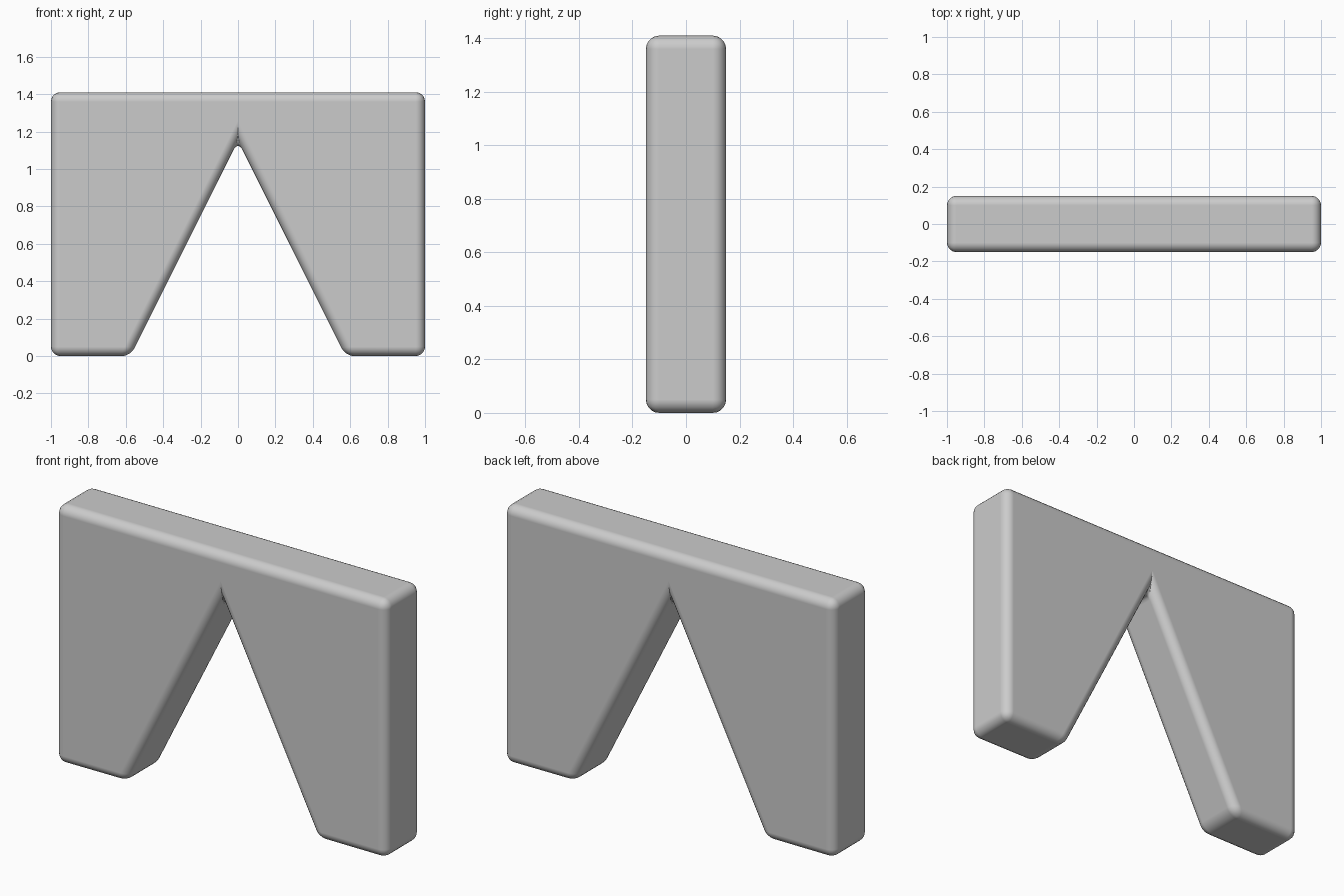
import bpy
import bmesh

if "Cube" in bpy.data.objects:
    bpy.data.objects.remove(bpy.data.objects["Cube"])

HEIGHT = 1.41
HALF_DEPTH = 0.15

# Front outline: rectangular slab with a tall V notch cut from the bottom
right = [(0.575, 0), (1, 0), (1, HEIGHT)]
left = [(-x, z) for x, z in reversed(right)]
outline = right + left + [(0, 1.15)]

# Extrude the outline through the depth
bm = bmesh.new()
front = bm.faces.new([bm.verts.new((x, -HALF_DEPTH, z)) for x, z in outline])
extruded = bmesh.ops.extrude_face_region(bm, geom=[front], use_keep_orig=True)
moved = [g for g in extruded["geom"] if isinstance(g, bmesh.types.BMVert)]
bmesh.ops.translate(bm, verts=moved, vec=(0, 2 * HALF_DEPTH, 0))
bmesh.ops.recalc_face_normals(bm, faces=bm.faces)

mesh = bpy.data.meshes.new("notched_slab")
bm.to_mesh(mesh)
bm.free()
slab = bpy.data.objects.new("notched_slab", mesh)
bpy.context.collection.objects.link(slab)

# Rounded edges all around, including the notch tip
bevel = slab.modifiers.new("rounded_edges", 'BEVEL')
bevel.width = 0.05
bevel.segments = 5
bevel.limit_method = 'ANGLE'
bevel.harden_normals = True

for poly in mesh.polygons:
    poly.use_smooth = True
